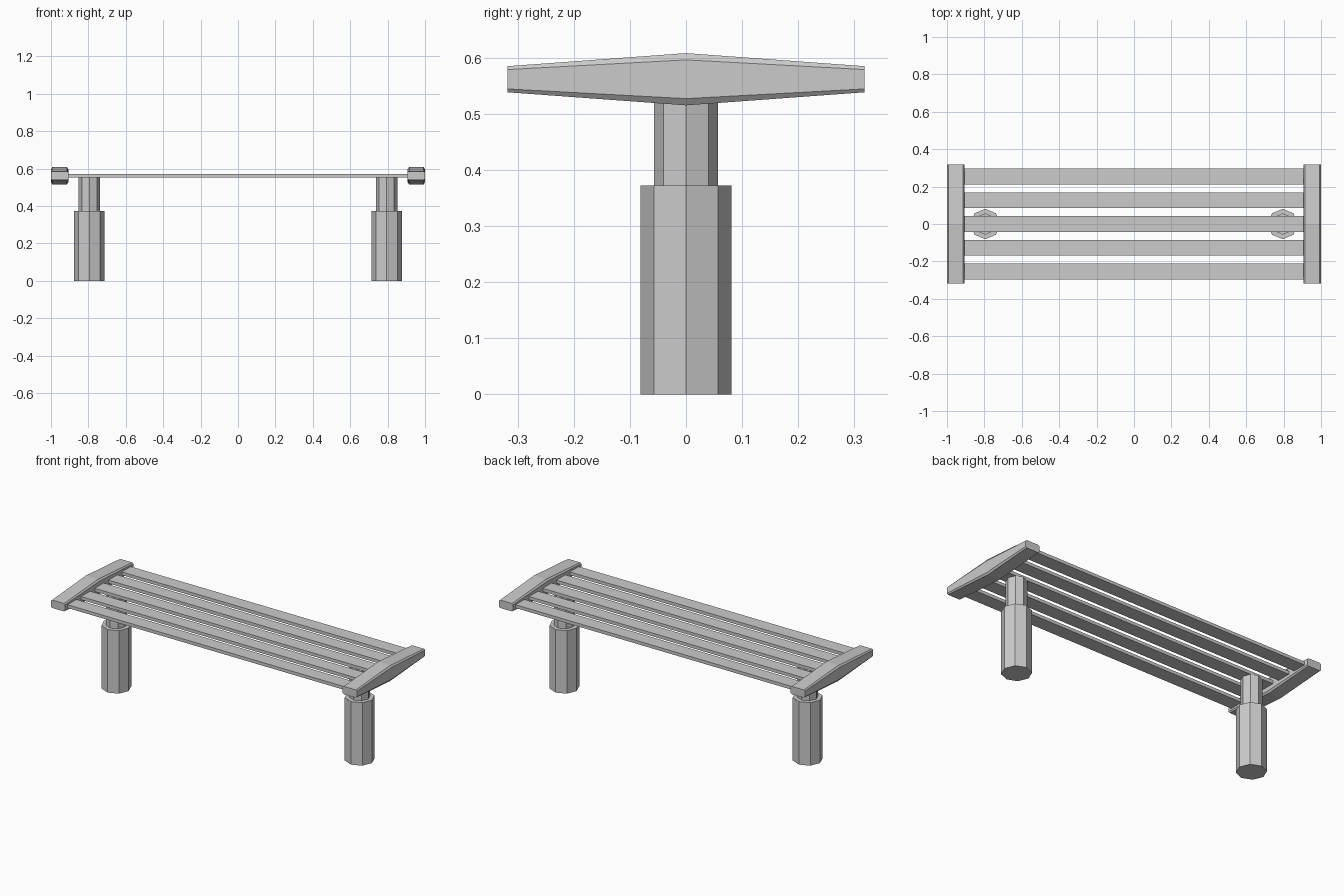
import bpy, bmesh

default = bpy.data.objects.get("Cube")
if default:
    bpy.data.objects.remove(default, do_unlink=True)

grey = bpy.data.materials.new("bench_grey")
grey.use_nodes = True
colour = (0.6, 0.6, 0.6, 1)
grey.diffuse_color = colour
grey.node_tree.nodes["Principled BSDF"].inputs["Base Color"].default_value = colour


def make_object(name, bm):
    bmesh.ops.recalc_face_normals(bm, faces=bm.faces)
    mesh = bpy.data.meshes.new(name)
    bm.to_mesh(mesh)
    bm.free()
    mesh.materials.append(grey)
    obj = bpy.data.objects.new(name, mesh)
    bpy.context.collection.objects.link(obj)


def octagon_post(name, x, radius, bottom, top):
    bm = bmesh.new()
    bmesh.ops.create_cone(bm, cap_ends=True, segments=8, radius1=radius,
                          radius2=radius, depth=top - bottom)
    bmesh.ops.translate(bm, verts=bm.verts, vec=(x, 0, (top + bottom) / 2))
    make_object(name, bm)


def slat(name, y):
    bm = bmesh.new()
    bmesh.ops.create_cube(bm, size=1)
    bmesh.ops.scale(bm, verts=bm.verts, vec=(1.83, 0.083, 0.019))
    bmesh.ops.translate(bm, verts=bm.verts, vec=(0, y, SEAT_Z))
    make_object(name, bm)


def end_bar(name, x):
    # chamfered section lofted through a tall middle and two low ends
    half_w, half_h, cut_x, cut_z = 0.0465, 0.0465, 0.007, 0.012
    corner = [(half_w, half_h - cut_z), (half_w - cut_x, half_h)]
    section = corner + [(-a, b) for a, b in reversed(corner)]
    section += [(-a, -b) for a, b in section]
    bm = bmesh.new()
    rings = [[bm.verts.new((x + a, y, SEAT_Z + b * s)) for a, b in section]
             for y, s in ((-0.318, 0.5), (0, 1), (0.318, 0.5))]
    for r1, r2 in zip(rings, rings[1:]):
        for i in range(8):
            j = (i + 1) % 8
            bm.faces.new((r1[i], r1[j], r2[j], r2[i]))
    bm.faces.new(rings[0])
    bm.faces.new(rings[-1])
    make_object(name, bm)


SEAT_Z = 0.5615

# Seat slats
for i in range(5):
    slat(f"seat_slat_{i + 1}", (i - 2) * 0.127)

# Legs and end bars on both sides
for side, sign in (("left", 1), ("right", -1)):
    octagon_post(f"{side}_leg_base", sign * 0.795, 0.081, 0, 0.372)
    octagon_post(f"{side}_leg_post", sign * 0.795, 0.057, 0.372, 0.553)
    end_bar(f"{side}_end_bar", sign * 0.9535)
